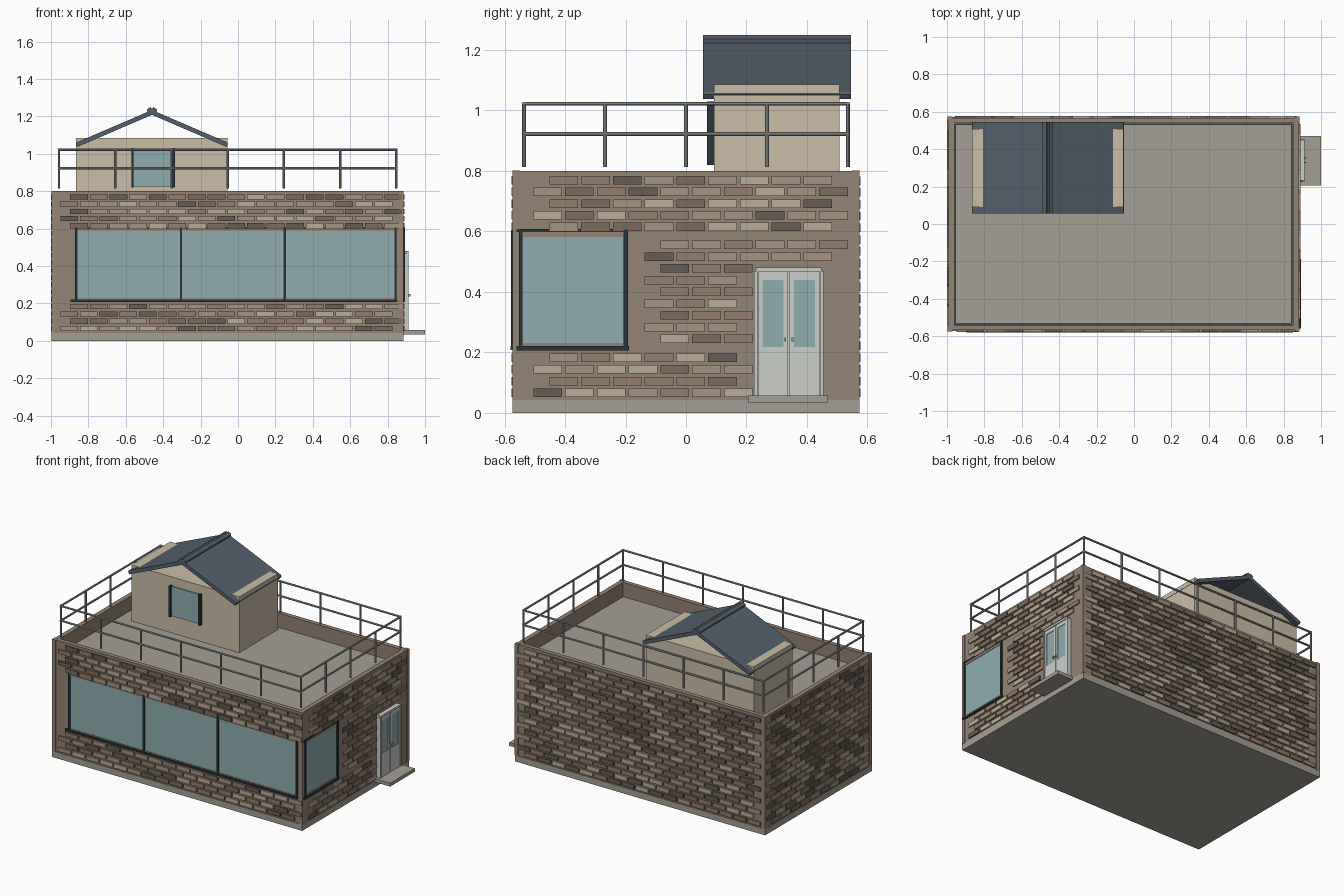
import bpy, bmesh, math, random
from mathutils import Vector, Matrix

if "Cube" in bpy.data.objects:
    bpy.data.objects.remove(bpy.data.objects["Cube"])
random.seed(4)

def mat(name, r, g, b):
    m = bpy.data.materials.new(name)
    m.diffuse_color = [(c / 255) ** 2.2 for c in (r, g, b)] + [1]
    m.use_nodes = True
    m.node_tree.nodes["Principled BSDF"].inputs["Base Color"].default_value = m.diffuse_color
    return m

WALL = mat("mortar_brown", 146, 130, 116)
STONE = mat("stone_grey", 163, 158, 147)
CREAM = mat("cream_plaster", 201, 188, 165)
SLATE = mat("slate", 86, 96, 106)
DARK = mat("dark_frame", 45, 55, 60)
GLASS = mat("glass", 142, 172, 174)
DOOR = mat("door_white", 203, 206, 201)
RAIL = mat("rail_metal", 150, 156, 152)
BRICKS = [mat("brick_%d" % i, *c) for i, c in enumerate(
    [(186, 171, 150), (165, 147, 128), (146, 124, 109), (125, 108, 95), (104, 94, 86)])]

def finish(name, bm, mats):
    bmesh.ops.recalc_face_normals(bm, faces=bm.faces)
    me = bpy.data.meshes.new(name)
    bm.to_mesh(me)
    bm.free()
    for m in mats:
        me.materials.append(m)
    ob = bpy.data.objects.new(name, me)
    bpy.context.collection.objects.link(ob)
    return ob

def add_box(bm, x0, x1, y0, y1, z0, z1, idx=0):
    M = Matrix.Translation(((x0 + x1) / 2, (y0 + y1) / 2, (z0 + z1) / 2)) @ \
        Matrix.Diagonal((abs(x1 - x0), abs(y1 - y0), z1 - z0, 1))
    new = bmesh.ops.create_cube(bm, size=1, matrix=M)["verts"]
    for f in {f for v in new for f in v.link_faces}:
        f.material_index = idx

def boxes(name, m, *specs):
    bm = bmesh.new()
    for s in specs:
        add_box(bm, *s)
    return finish(name, bm, [m])

def prism(name, m, pts, axis, a, b):
    """Extrude a profile: axis 'y' uses (x, z) points, 'x' uses (y, z), 'z' uses (x, y)."""
    put = {'y': lambda p, t: (p[0], t, p[1]), 'x': lambda p, t: (t, p[0], p[1]),
           'z': lambda p, t: (p[0], p[1], t)}[axis]
    bm = bmesh.new()
    f = bm.faces.new([bm.verts.new(put(p, a)) for p in pts])
    ext = bmesh.ops.extrude_face_region(bm, geom=[f])["geom"]
    d = Vector(put((0, 0), b - a))
    bmesh.ops.translate(bm, vec=d, verts=[v for v in ext if isinstance(v, bmesh.types.BMVert)])
    return finish(name, bm, [m])

# main body: walls, roof deck, parapet, plinth, corner strips
X0, X1, Y = -0.992, 0.882, 0.568
boxes("plinth", STONE, (-0.996, 0.884, -0.573, 0.573, 0, 0.042))
boxes("walls", WALL, (X0, X1, -Y, Y, 0.042, 0.69))
boxes("roof_deck", STONE, (-0.957, 0.847, -0.535, 0.535, 0.69, 0.705))
boxes("parapet", WALL,
      (X0, X1, -Y, -0.538, 0.69, 0.8), (X0, X1, 0.538, Y, 0.69, 0.8),
      (X0, -0.96, -0.538, 0.538, 0.69, 0.8), (0.85, X1, -0.538, 0.538, 0.69, 0.8))
for i, (cx, cy) in enumerate([(X0, -Y), (X1, -Y), (X0, Y), (X1, Y)]):
    sx, sy = (1 if cx < 0 else -1), (1 if cy < 0 else -1)
    xs = sorted((cx - sx * 0.004, cx + sx * 0.022))
    ys = sorted((cy - sy * 0.006, cy + sy * 0.02))
    boxes("corner_strip_%d" % i, WALL, (*xs, *ys, 0.042, 0.801))

# brickwork: staggered courses of raised bricks, leaving openings free
EVEN = [0.066 + 0.039 * i for i in range(19)]
SPLIT = EVEN[:4] + [0.245 + 0.0388 * i for i in range(9)] + [0.615 + 0.0385 * i for i in range(5)]

def brick_wall(name, u0, u1, rows, place, holes=()):
    bm = bmesh.new()
    for r, z in enumerate(rows):
        u = u0 + (0.053 if r % 2 else 0)
        while u + 0.09 < u1 + 0.01:
            a, b = u, u + 0.095
            u += 0.105
            if any(b > h[0] and a < h[1] and z > h[2] and z < h[3] for h in holes):
                continue
            add_box(bm, *place(a, b), z - 0.014, z + 0.014,
                    random.choices(range(5), (3, 4, 4, 3, 2))[0])
    finish(name, bm, BRICKS)

brick_wall("front_bricks", -0.95, 0.865, SPLIT, lambda a, b: (a, b, -Y - 0.009, -Y + 0.01),
           [(-1, 1, 0.2, 0.6)])
brick_wall("back_bricks", -0.96, 0.865, EVEN, lambda a, b: (a, b, Y - 0.01, Y + 0.009))
brick_wall("left_bricks", -0.535, 0.545, EVEN, lambda a, b: (X0 - 0.008, X0 + 0.01, a, b))
brick_wall("right_bricks", -0.505, 0.535, SPLIT, lambda a, b: (X1 - 0.01, X1 + 0.008, a, b),
           [(-0.6, -0.14, 0.2, 0.6), (0.23, 0.45, 0.03, 0.48)])

# front ribbon window
boxes("front_glass", GLASS, (-0.865, 0.845, -0.571, -0.56, 0.22, 0.597))
boxes("front_window_frame", DARK,
      *[(x - 0.006, x + 0.006, -0.579, -0.56, 0.215, 0.605) for x in (-0.865, -0.305, 0.25, 0.842)],
      (-0.895, 0.85, -0.58, -0.56, 0.208, 0.221), (-0.87, 0.85, -0.577, -0.56, 0.597, 0.606))
boxes("front_window_trim", WALL, (-0.86, 0.84, -0.574, -0.56, 0.221, 0.228),
      (-0.86, 0.84, -0.574, -0.56, 0.588, 0.597))

# right side window
boxes("side_glass", GLASS, (0.87, 0.885, -0.545, -0.205, 0.22, 0.585))
boxes("side_window_frame", DARK,
      (0.87, 0.892, -0.552, -0.541, 0.21, 0.606), (0.87, 0.892, -0.206, -0.192, 0.21, 0.606),
      (0.87, 0.893, -0.56, -0.188, 0.207, 0.221), (0.87, 0.89, -0.56, -0.192, 0.598, 0.608))
boxes("side_window_trim", WALL, (0.87, 0.888, -0.541, -0.206, 0.221, 0.231),
      (0.87, 0.888, -0.541, -0.206, 0.582, 0.598))

# double door with step
prism("door_frame", DOOR, [(0.225, 0.05), (0.225, 0.467), (0.236, 0.48), (0.444, 0.48),
                           (0.455, 0.467), (0.455, 0.05)], 'x', 0.875, 0.9)
boxes("door_frame_posts", DOOR, (0.89, 0.912, 0.225, 0.236, 0.05, 0.468),
      (0.89, 0.912, 0.444, 0.455, 0.05, 0.468), (0.89, 0.912, 0.232, 0.448, 0.466, 0.48))
for side in (-1, 1):
    c = 0.34 + side * 0.052
    tag = "left" if side < 0 else "right"
    boxes("door_leaf_" + tag, DOOR,
          (0.895, 0.907, c - 0.05, c - 0.035, 0.055, 0.465),
          (0.895, 0.907, c + 0.035, c + 0.05, 0.055, 0.465),
          (0.895, 0.907, c - 0.035, c + 0.035, 0.055, 0.218),
          (0.895, 0.907, c - 0.035, c + 0.035, 0.44, 0.465))
    boxes("door_glass_" + tag, GLASS, (0.895, 0.903, c - 0.035, c + 0.035, 0.218, 0.44))
    h = 0.34 + side * 0.012
    boxes("door_handle_" + tag, RAIL, (0.905, 0.922, h - 0.003, h + 0.003, 0.236, 0.25))
boxes("door_step", STONE, (0.87, 1.0, 0.205, 0.47, 0.035, 0.058))

# roof railing: round posts and two rails
def tube(name, p, q, r=0.0065):
    p, q = Vector(p), Vector(q)
    M = Matrix.Translation((p + q) / 2) @ (q - p).to_track_quat('Z', 'Y').to_matrix().to_4x4()
    bm = bmesh.new()
    bmesh.ops.create_cone(bm, cap_ends=True, segments=8, radius1=r, radius2=r,
                          depth=(q - p).length, matrix=M)
    finish(name, bm, [RAIL])

RX0, RX1, RY = -0.957, 0.847, 0.535
spots = [(RX0 + (RX1 - RX0) * i / 6, s * RY) for i in range(7) for s in (-1, 1)]
spots += [(x, RY * j / 2) for x in (RX0, RX1) for j in (-1, 0, 1)]
for i, (x, y) in enumerate(spots):
    tube("rail_post_%d" % i, (x, y, 0.813), (x, y, 1.022))
for z in (0.922, 1.022):
    for s in (-1, 1):
        tube("rail_long", (RX0 - 0.005, s * RY, z), (RX1 + 0.005, s * RY, z))
    for x in (RX0, RX1):
        tube("rail_short", (x, -RY - 0.005, z), (x, RY + 0.005, z))

# rooftop cabin with open gable roof
boxes("cabin", CREAM, (-0.865, -0.055, 0.092, 0.508, 0.7, 1.085))
boxes("cabin_window_glass", GLASS, (-0.56, -0.345, 0.083, 0.1, 0.825, 1.025))
boxes("cabin_window_frame", DARK, (-0.57, -0.558, 0.07, 0.1, 0.82, 1.03),
      (-0.349, -0.336, 0.07, 0.1, 0.82, 1.03))
RIDGE = -0.46
for s, tag in ((-1, "left"), (1, "right")):
    slope = [(0, 1.208), (0, 1.234), (0.4, 1.062), (0.407, 1.053), (0.397, 1.037)]
    prism("roof_slope_" + tag, SLATE, [(RIDGE + s * a, z) for a, z in slope], 'y', 0.057, 0.545)
    cap = [(0, 1.23), (0, 1.24), (0.008, 1.25), (0.028, 1.236), (0.024, 1.22)]
    prism("ridge_cap_" + tag, SLATE, [(RIDGE + s * a, z) for a, z in cap], 'y', 0.057, 0.545)
